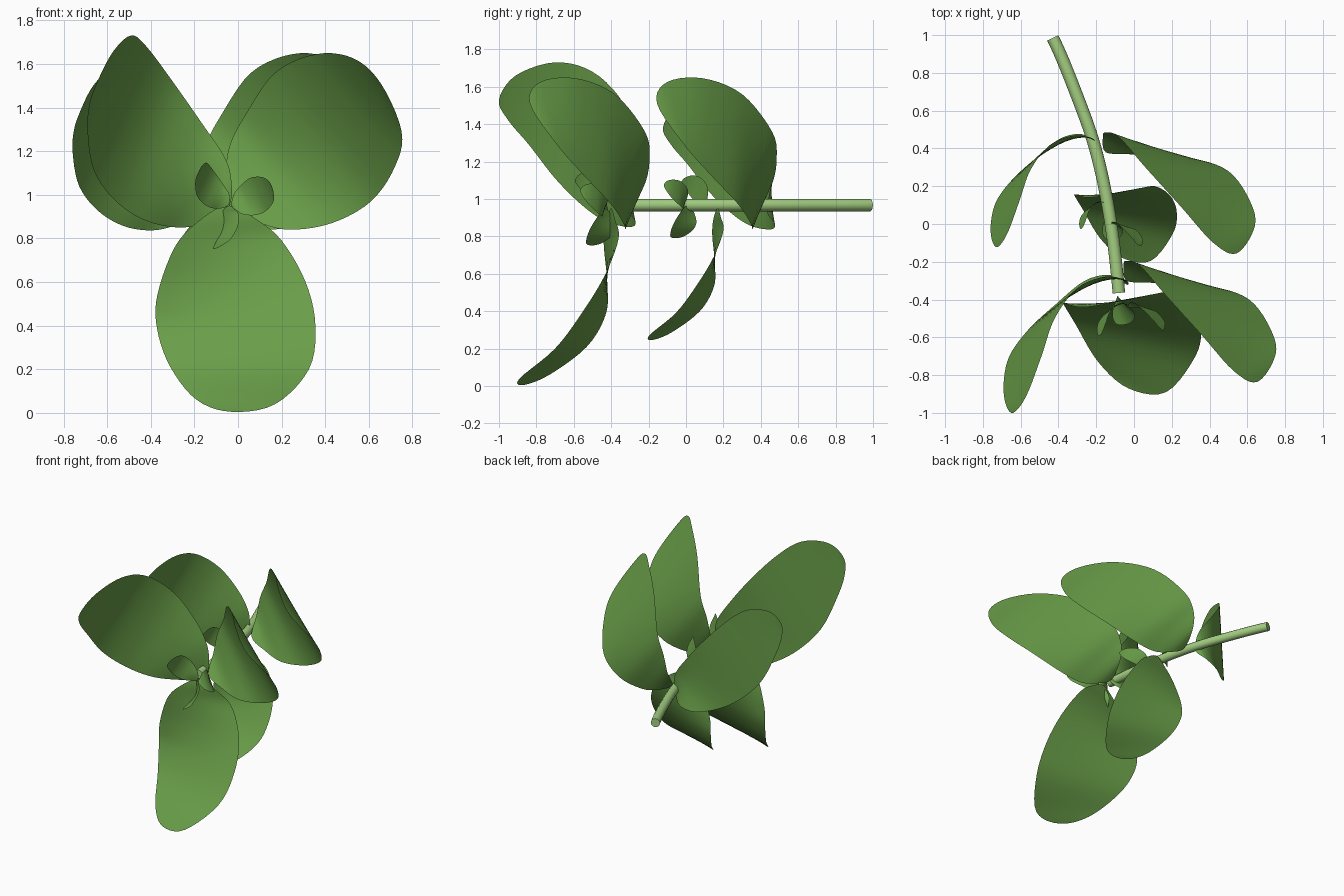
import bpy, bmesh, math
from mathutils import Vector, Matrix

if "Cube" in bpy.data.objects:
    bpy.data.objects.remove(bpy.data.objects["Cube"])

def material(name, rgb):
    m = bpy.data.materials.new(name)
    m.diffuse_color = (*rgb, 1)
    m.use_nodes = True
    m.node_tree.nodes["Principled BSDF"].inputs["Base Color"].default_value = m.diffuse_color
    return m

LEAF = material("leaf green", (0.142, 0.342, 0.066))
STEM = material("pale stem green", (0.37, 0.62, 0.22))

def spline(pts, before, after, n=5):
    """Catmull-Rom samples through pts, with ghost points at both ends."""
    p = [Vector(q) for q in [before, *pts, after]]
    out = []
    for i in range(1, len(p) - 2):
        a, b, c, d = p[i - 1:i + 3]
        for k in range(n):
            t = k / n
            out.append(0.5 * (2 * b + (c - a) * t + (2 * a - 5 * b + 4 * c - d) * t * t
                              + (3 * b - a - 3 * c + d) * t ** 3))
    return out + [p[-2]]

# Leaf shapes: base, tip and matching points along the two edges
DOWN = dict(base=(-.05, -.40, .95), tip=(-.03, -.87, .005),
    a=[(-.18, -.43, .88), (-.29, -.44, .76), (-.37, -.42, .54), (-.37, -.43, .38),
       (-.31, -.53, .21), (-.19, -.73, .06)],
    b=[(.08, -.38, .89), (.20, -.36, .79), (.31, -.43, .60), (.355, -.55, .40),
       (.325, -.70, .20), (.17, -.89, .04)])
RIGHT = dict(base=(-.04, -.30, .95), tip=(.655, -.835, 1.51),
    a=[(-.055, -.22, 1.08), (-.04, -.195, 1.22), (.03, -.22, 1.36), (.17, -.38, 1.56),
       (.36, -.59, 1.645), (.53, -.78, 1.625)],
    b=[(.08, -.31, .88), (.23, -.325, .84), (.43, -.335, .87), (.61, -.40, .97),
       (.72, -.55, 1.13), (.75, -.69, 1.29)])
LEFT = dict(base=(-.04, -.32, .95), tip=(-.64, -1.0, 1.53),
    a=[(-.03, -.31, 1.06), (-.06, -.29, 1.17), (-.16, -.28, 1.32), (-.30, -.34, 1.52),
       (-.42, -.50, 1.68), (-.49, -.70, 1.73), (-.57, -.91, 1.66)],
    b=[(-.12, -.27, .88), (-.26, -.30, .85), (-.42, -.43, .88), (-.56, -.56, .97),
       (-.66, -.70, 1.11), (-.69, -.84, 1.29), (-.68, -.95, 1.42)])

def leaf(name, shape, hub=None, scale=1.0, turn=0.0, yaw=0.0, cols=10):
    base = Vector(shape["base"])
    hub = Vector(hub) if hub else base
    place = (Matrix.Translation(hub) @ Matrix.Rotation(math.radians(yaw), 4, 'Z')
             @ Matrix.Rotation(math.radians(-turn), 4, 'Y')
             @ Matrix.Scale(scale, 4) @ Matrix.Translation(-base))
    a, b, ends = shape["a"], shape["b"], (shape["base"], shape["tip"])
    ea = spline([ends[0], *a, ends[1]], b[0], b[-1])
    eb = spline([ends[0], *b, ends[1]], a[0], a[-1])
    bm = bmesh.new()
    rows = [[bm.verts.new(place @ p.lerp(q, j / cols)) for j in range(cols + 1)]
            for p, q in zip(ea, eb)]
    for r, s in zip(rows, rows[1:]):
        for j in range(cols):
            bm.faces.new((r[j], s[j], s[j + 1], r[j + 1]))
    bmesh.ops.remove_doubles(bm, verts=bm.verts, dist=1e-5)
    bmesh.ops.recalc_face_normals(bm, faces=bm.faces)
    for f in bm.faces:
        f.smooth = True
    me = bpy.data.meshes.new(name)
    bm.to_mesh(me)
    bm.free()
    me.materials.append(LEAF)
    ob = bpy.data.objects.new(name, me)
    bpy.context.collection.objects.link(ob)

# Front whorl of large leaves
leaf("front_leaf_down", DOWN)
leaf("front_leaf_right", RIGHT)
leaf("front_leaf_left", LEFT)

# Rear whorl of large leaves
leaf("rear_leaf_down", DOWN, (-.075, .17, .95), .745)
leaf("rear_leaf_right", RIGHT, (-.15, .38, .95))
leaf("rear_leaf_left", LEFT, (-.215, .435, .925), .82, 2)

# Small young leaves in front of each whorl
leaf("front_bud_leaf_down", DOWN, (-.04, -.43, .95), .21, 0, -50)
leaf("front_bud_leaf_right", RIGHT, (-.03, -.44, .95), .23, -14)
leaf("front_bud_leaf_left", LEFT, (-.04, -.43, .96), .24)
leaf("rear_bud_leaf_down", DOWN, (-.10, .01, .97), .19, 0, -50)
leaf("rear_bud_leaf_right", RIGHT, (-.12, -.01, .98), .20, -10)
leaf("rear_bud_leaf_left", LEFT, (-.16, .11, .97), .20)

# Curved stem
path = [(-.43, .985), (-.31, .70), (-.205, .40), (-.13, .05), (-.08, -.365)]
pts = spline([(x, y, .967) for x, y in path], (-.57, 1.22, .967), (-.06, -.75, .967), 8)
cu = bpy.data.curves.new("stem", 'CURVE')
cu.dimensions = '3D'
cu.bevel_depth = 0.033
cu.bevel_resolution = 4
cu.use_fill_caps = True
sp = cu.splines.new('POLY')
sp.points.add(len(pts) - 1)
for p, q in zip(sp.points, pts):
    p.co = (*q, 1)
sp.use_smooth = True
cu.materials.append(STEM)
bpy.context.collection.objects.link(bpy.data.objects.new("stem", cu))
